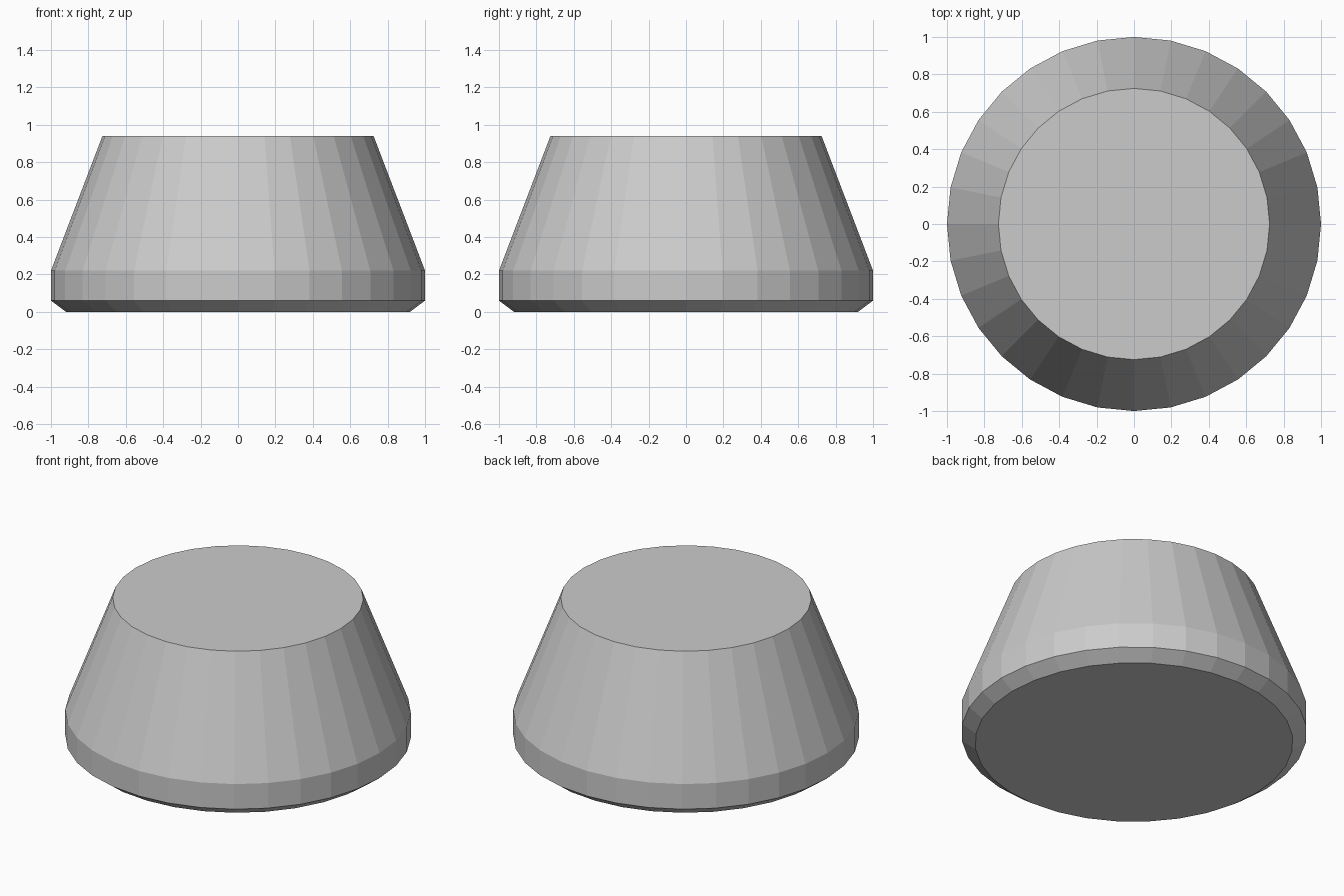
import bpy, bmesh
from math import cos, sin, tau

if "Cube" in bpy.data.objects:
    bpy.data.objects.remove(bpy.data.objects["Cube"])

SIDES = 32
# (radius, height) from the base up: base chamfer, straight band, tapered wall
PROFILE = [(0.92, 0.0), (1.0, 0.06), (1.0, 0.22), (0.725, 0.94)]


def lathe(name, profile, sides):
    bm = bmesh.new()
    rings = [[bm.verts.new((r * cos(tau * i / sides), r * sin(tau * i / sides), z))
              for i in range(sides)] for r, z in profile]
    # walls between neighbouring rings
    for low, high in zip(rings, rings[1:]):
        for i in range(sides):
            j = (i + 1) % sides
            bm.faces.new((low[i], low[j], high[j], high[i]))
    # flat bottom and top caps
    bm.faces.new(rings[0][::-1])
    bm.faces.new(rings[-1])
    mesh = bpy.data.meshes.new(name)
    bm.to_mesh(mesh)
    bm.free()
    obj = bpy.data.objects.new(name, mesh)
    bpy.context.collection.objects.link(obj)
    return obj


# Tapered round body with flat facets
lathe("tapered_body", PROFILE, SIDES)
